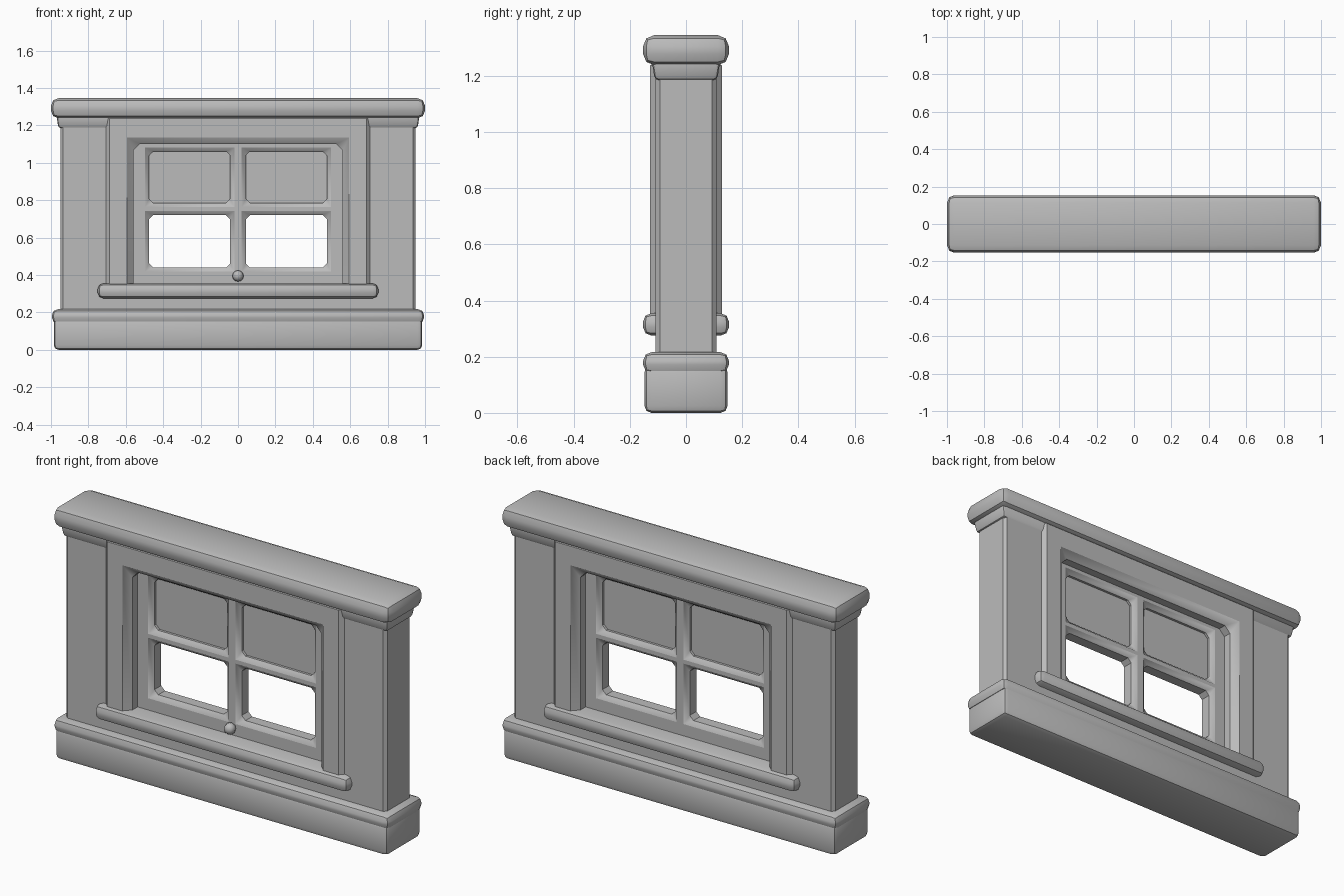
import bpy
import bmesh
import math

cube = bpy.data.objects.get("Cube")
if cube:
    bpy.data.objects.remove(cube, do_unlink=True)

# One plain stone grey for everything
GREY = (0.5, 0.5, 0.5, 1.0)
stone = bpy.data.materials.new("stone_grey")
stone.use_nodes = True
stone.diffuse_color = GREY
bsdf = next(n for n in stone.node_tree.nodes if n.type == "BSDF_PRINCIPLED")
bsdf.inputs["Base Color"].default_value = GREY
bsdf.inputs["Roughness"].default_value = 0.7


def finish(name, bm, angle=35):
    """Turn a bmesh into a shaded, coloured object."""
    bmesh.ops.recalc_face_normals(bm, faces=bm.faces)
    mesh = bpy.data.meshes.new(name)
    bm.to_mesh(mesh)
    bm.free()
    mesh.materials.append(stone)
    obj = bpy.data.objects.new(name, mesh)
    bpy.context.collection.objects.link(obj)
    bpy.ops.object.select_all(action="DESELECT")
    obj.select_set(True)
    bpy.context.view_layer.objects.active = obj
    bpy.ops.object.shade_smooth_by_angle(angle=math.radians(angle))
    return obj


def bevel_sharp(bm, width, segments):
    """Bevel every edge that is not flat."""
    sharp = [e for e in bm.edges if len(e.link_faces) == 2 and e.calc_face_angle() > 0.5]
    bmesh.ops.bevel(bm, geom=sharp, offset=width, segments=segments,
                    profile=0.5, affect="EDGES", clamp_overlap=True)


def lattice(name, xs, zs, depth, holes=(), width=0.02, segments=1):
    """Slab standing in xz, cut into cells; cells listed in holes are open."""
    bm = bmesh.new()
    grid = [[bm.verts.new((x, -depth, z)) for z in zs] for x in xs]
    for i in range(len(xs) - 1):
        for j in range(len(zs) - 1):
            if (i, j) not in holes:
                bm.faces.new((grid[i][j], grid[i + 1][j],
                              grid[i + 1][j + 1], grid[i][j + 1]))
    back = bmesh.ops.extrude_face_region(bm, geom=bm.faces[:], use_keep_orig=True)
    moved = [g for g in back["geom"] if isinstance(g, bmesh.types.BMVert)]
    bmesh.ops.translate(bm, verts=moved, vec=(0, 2 * depth, 0))
    bmesh.ops.recalc_face_normals(bm, faces=bm.faces)
    bevel_sharp(bm, width, segments)
    return finish(name, bm)


def bar(name, half_x, z0, z1, depth, width, segments=2, taper=0.0):
    """Rounded horizontal bar; taper draws the lower edge inwards."""
    bm = bmesh.new()
    bmesh.ops.create_cube(bm, size=2)
    for v in bm.verts:
        pull = taper if v.co.z < 0 else 0
        v.co = (v.co.x * (half_x - pull), v.co.y * (depth - pull),
                z1 if v.co.z > 0 else z0)
    bevel_sharp(bm, width, segments)
    return finish(name, bm)


# Plinth and its rounded moulding
bar("plinth", 0.985, 0.0, 0.17, 0.148, 0.025)
bar("plinth_moulding", 0.995, 0.14, 0.217, 0.153, 0.032)

# Wall with the window opening
lattice("wall", (-0.95, -0.62, 0.62, 0.95), (0.1, 0.32, 1.13, 1.26), 0.108,
        holes={(1, 1)}, width=0.015)

# Cornice
bar("cornice_moulding", 0.972, 1.185, 1.26, 0.123, 0.014, taper=0.012)
bar("cornice", 1.0, 1.238, 1.345, 0.153, 0.04)

# Casing: two legs and a head, running through the wall
lattice("window_casing", (-0.72, -0.56, 0.56, 0.72), (0.31, 1.10, 1.27), 0.128,
        holes={(1, 0)}, width=0.034)

# Sill
bar("window_sill", 0.75, 0.275, 0.355, 0.153, 0.03)

# Sash with crossing glazing bars
lattice("window_sash", (-0.59, -0.475, -0.042, 0.042, 0.475, 0.59),
        (0.325, 0.44, 0.72, 0.785, 1.06, 1.13), 0.05,
        holes={(1, 1), (3, 1), (1, 3), (3, 3)}, width=0.022)

# Solid panel filling the upper panes
lattice("upper_panel", (-0.5, 0.5), (0.75, 1.09), 0.015, width=0.004)

# Pull knob on the lower rail
bm = bmesh.new()
bmesh.ops.create_uvsphere(bm, u_segments=8, v_segments=6, radius=0.03)
bmesh.ops.translate(bm, verts=bm.verts, vec=(0, -0.068, 0.395))
finish("sash_knob", bm, 50)
